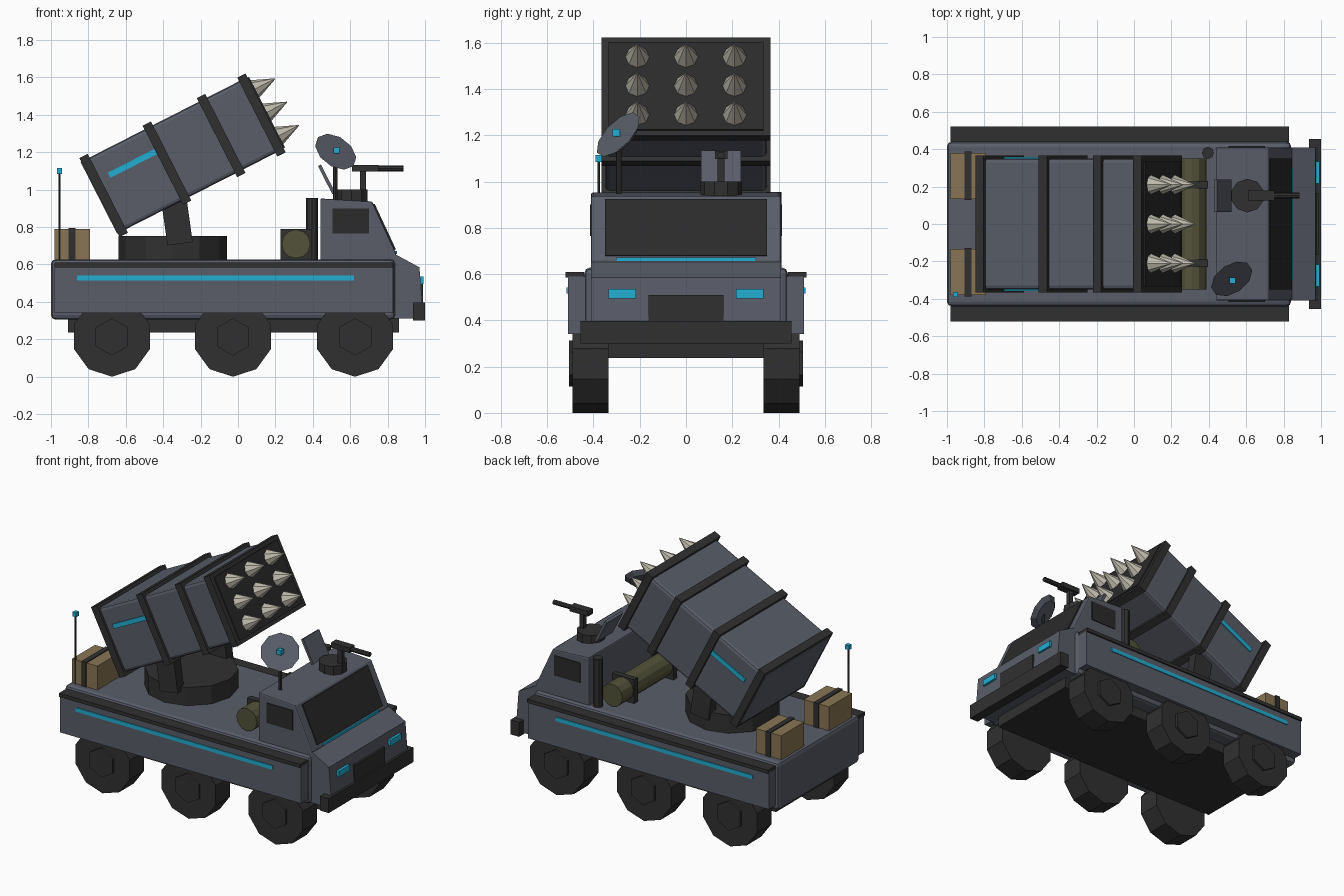
import bpy, bmesh, math
from mathutils import Matrix, Vector

if "Cube" in bpy.data.objects:
    bpy.data.objects.remove(bpy.data.objects["Cube"])


def mat(name, r, g, b):
    m = bpy.data.materials.new(name)
    m.diffuse_color = (r, g, b, 1)
    m.use_nodes = True
    m.node_tree.nodes["Principled BSDF"].inputs["Base Color"].default_value = m.diffuse_color
    return m


SLATE = mat("slate_paint", 0.10, 0.11, 0.14)
DARK = mat("dark_rubber", 0.030, 0.030, 0.030)
GLASS = mat("dark_glass", 0.024, 0.024, 0.025)
CYAN = mat("cyan_light", 0.016, 0.42, 0.64)
TAN = mat("tan_crate", 0.25, 0.18, 0.09)
OLIVE = mat("olive_tank", 0.085, 0.085, 0.042)
PALE = mat("pale_warhead", 0.52, 0.49, 0.41)


def finish(name, bm, material, matrix=None, bevel=0):
    if matrix:
        bm.transform(matrix)
    bmesh.ops.recalc_face_normals(bm, faces=bm.faces)
    me = bpy.data.meshes.new(name)
    bm.to_mesh(me)
    bm.free()
    me.materials.append(material)
    ob = bpy.data.objects.new(name, me)
    bpy.context.collection.objects.link(ob)
    if bevel:
        mod = ob.modifiers.new("edge_bevel", 'BEVEL')
        mod.width, mod.segments = bevel, 2
    return ob


def box(name, x, y, z, material, matrix=None, bevel=0):
    """Box from (min, max) ranges."""
    bm = bmesh.new()
    size = [b - a for a, b in (x, y, z)]
    mid = [(a + b) / 2 for a, b in (x, y, z)]
    bmesh.ops.create_cube(bm, size=1, matrix=Matrix.Translation(mid) @ Matrix.Diagonal((*size, 1)))
    return finish(name, bm, material, matrix, bevel)


def prism(name, pts, y, material, bevel=0):
    """Side profile (x, z) extruded across y."""
    bm = bmesh.new()
    f = bm.faces.new([bm.verts.new((px, y[0], pz)) for px, pz in pts])
    r = bmesh.ops.extrude_face_region(bm, geom=[f])
    vs = [v for v in r["geom"] if isinstance(v, bmesh.types.BMVert)]
    bmesh.ops.translate(bm, verts=vs, vec=(0, y[1] - y[0], 0))
    return finish(name, bm, material, None, bevel)


def rod(name, a, b, r1, r2, n, material, matrix=None):
    """Round or tapered bar from a to b."""
    a, b = Vector(a), Vector(b)
    bm = bmesh.new()
    m = Matrix.Translation((a + b) / 2) @ (b - a).to_track_quat('Z', 'Y').to_matrix().to_4x4()
    bmesh.ops.create_cone(bm, cap_ends=True, segments=n, radius1=r1, radius2=r2,
                          depth=(b - a).length, matrix=m)
    return finish(name, bm, material, matrix)


def ngon(cx, cz, r, n):
    return [(cx + r * math.sin(2 * math.pi * i / n), cz - r * math.cos(2 * math.pi * i / n)) for i in range(n)]


def tilt(x, z, deg, y=0):
    return Matrix.Translation((x, y, z)) @ Matrix.Rotation(math.radians(deg), 4, 'Y')


def side(s, a, b):
    return tuple(sorted((s * a, s * b)))


# Hull, chassis, nose and cab
box("hull", (-1.0, 0.84), (-0.44, 0.44), (0.305, 0.628), SLATE, bevel=0.025)
box("chassis", (-0.91, 0.86), (-0.335, 0.335), (0.237, 0.32), DARK)
prism("nose", [(0.80, 0.31), (0.94, 0.31), (0.985, 0.40), (0.97, 0.585), (0.84, 0.655), (0.80, 0.655)],
      (-0.41, 0.41), SLATE)
prism("cab", [(0.44, 0.61), (0.44, 0.953), (0.717, 0.937), (0.845, 0.66), (0.845, 0.61)],
      (-0.41, 0.41), SLATE, bevel=0.008)
box("windscreen", (-0.008, 0.007), (-0.35, 0.35), (-0.135, 0.135), GLASS, tilt(0.781, 0.80, -25))
box("windscreen_light", (0.83, 0.85), (-0.30, 0.30), (0.656, 0.671), CYAN)
box("bumper", (0.935, 1.0), (-0.455, 0.455), (0.30, 0.398), DARK)
box("grille", (0.96, 0.99), (-0.162, 0.162), (0.398, 0.51), DARK)

# Mirrored side parts
for s in (-1, 1):
    box("side_skirt", (-0.98, 0.83), side(s, 0.43, 0.51), (0.34, 0.59), SLATE)
    box("skirt_trim", (-0.98, 0.83), side(s, 0.44, 0.52), (0.585, 0.61), DARK)
    box("side_light_strip", (-0.86, 0.62), side(s, 0.507, 0.516), (0.515, 0.542), CYAN)
    box("side_window", (0.505, 0.70), side(s, 0.40, 0.416), (0.765, 0.90), GLASS)
    box("headlight", (0.96, 0.992), side(s, 0.217, 0.335), (0.495, 0.535), CYAN)
    for x in (-0.674, -0.027, 0.626):
        prism("wheel", ngon(x, 0.213, 0.213, 10), side(s, 0.335, 0.49), DARK)
        prism("wheel_hub", ngon(x, 0.213, 0.10, 6), side(s, 0.48, 0.506), DARK)
    # Supply crates with straps
    box("crate", (-0.98, -0.79), side(s, 0.135, 0.38), (0.62, 0.79), TAN)
    box("crate_strap", (-0.905, -0.87), side(s, 0.127, 0.388), (0.62, 0.796), DARK)
    # Launcher arms
    box("launcher_arm", (-0.068, 0.068), side(s, 0.23, 0.30), (-0.11, 0.22), DARK, tilt(-0.325, 0.82, -8))
    # Fuel tank cradles
    box("tank_cradle", (0.228, 0.395), side(s, 0.19, 0.23), (0.62, 0.79), DARK)

# Fuel tank and exhaust
rod("fuel_tank", (0.31, -0.35, 0.71), (0.31, 0.35, 0.71), 0.077, 0.077, 12, OLIVE)
rod("exhaust", (0.395, 0.38, 0.61), (0.395, 0.38, 0.955), 0.032, 0.032, 8, DARK)

# Turntable and tilted launcher box
rod("turntable", (-0.35, 0, 0.61), (-0.35, 0, 0.752), 0.29, 0.29, 12, DARK)
L = tilt(-0.295, 1.185, -27)
box("launcher_box", (-0.495, 0.49), (-0.35, 0.35), (-0.215, 0.215), SLATE, L, bevel=0.02)
for c in (-0.475, -0.095, 0.23, 0.472):
    box("launcher_band", (c - 0.025, c + 0.025), (-0.366, 0.366), (-0.237, 0.237), DARK, L)
box("launcher_rear_plate", (-0.504, -0.46), (-0.345, 0.345), (-0.215, 0.215), SLATE, L)
box("launcher_front_plate", (0.46, 0.505), (-0.335, 0.335), (-0.212, 0.212), GLASS, L)
for s in (-1, 1):
    box("launcher_light_strip", (-0.40, -0.122), side(s, 0.345, 0.358), (0.067, 0.098), CYAN, L)
for y in (-0.21, 0, 0.21):
    for n in (-0.14, 0, 0.14):
        rod("warhead", (0.50, y, n), (0.625, y, n), 0.054, 0.002, 8, PALE, L)

# Radar dish
rod("radar_post", (0.52, -0.29, 0.94), (0.52, -0.29, 1.19), 0.012, 0.012, 8, DARK)
c, d = Vector((0.52, -0.29, 1.20)), Vector((0.44, -0.64, 0.62)).normalized()
rod("radar_dish", c - d * 0.02, c + d * 0.005, 0.09, 0.123, 10, SLATE)
f = c + d * 0.017
box("radar_feed", (f.x - 0.016, f.x + 0.016), (f.y - 0.016, f.y + 0.016), (f.z - 0.016, f.z + 0.016), CYAN)

# Roof gun and open hatch
rod("gun_ring", (0.607, 0.152, 0.94), (0.607, 0.152, 1.0), 0.09, 0.09, 10, DARK)
box("gun_post", (0.652, 0.684), (0.137, 0.167), (0.99, 1.11), DARK)
box("gun_receiver", (0.61, 0.75), (0.125, 0.18), (1.098, 1.132), DARK)
rod("gun_barrel", (0.74, 0.152, 1.113), (0.885, 0.152, 1.113), 0.016, 0.016, 8, DARK)
box("hatch_lid", (-0.009, 0.009), (0.065, 0.237), (-0.085, 0.085), SLATE, tilt(0.474, 1.055, -27))

# Antenna
rod("antenna", (-0.955, -0.377, 0.61), (-0.955, -0.377, 1.10), 0.007, 0.006, 6, DARK)
box("antenna_tip", (-0.969, -0.941), (-0.391, -0.363), (1.085, 1.115), CYAN)
